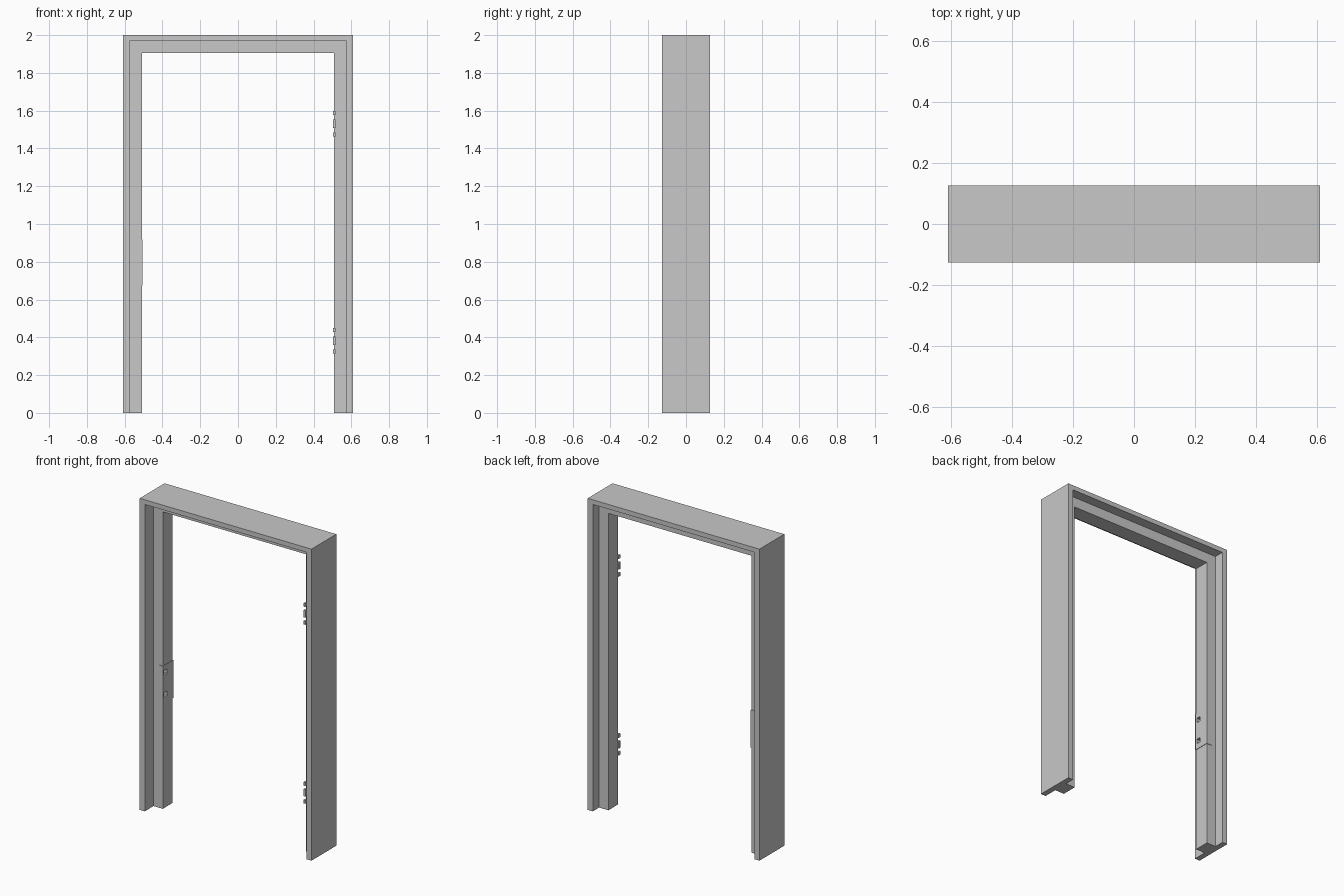
import bpy
import bmesh

cube = bpy.data.objects.get("Cube")
if cube:
    bpy.data.objects.remove(cube, do_unlink=True)

grey = bpy.data.materials.new("frame_grey")
grey.use_nodes = True
grey.diffuse_color = (0.58, 0.58, 0.58, 1)
grey.node_tree.nodes["Principled BSDF"].inputs["Base Color"].default_value = (0.58, 0.58, 0.58, 1)

HALF_W, HEIGHT = 0.61, 2.0
FRONT, BACK = -0.126, 0.126
STOP_FRONT, STOP_BACK = -0.037, 0.062
STOP_X = 0.508


def finish(bm, name):
    bmesh.ops.recalc_face_normals(bm, faces=bm.faces[:])
    mesh = bpy.data.meshes.new(name)
    bm.to_mesh(mesh)
    bm.free()
    mesh.materials.append(grey)
    obj = bpy.data.objects.new(name, mesh)
    bpy.context.collection.objects.link(obj)
    return obj


def prism(name, outline, z0, z1):
    """Extrude an xy outline from z0 to z1."""
    bm = bmesh.new()
    face = bm.faces.new([bm.verts.new((x, y, z0)) for x, y in outline])
    ext = bmesh.ops.extrude_face_region(bm, geom=[face])["geom"]
    verts = [v for v in ext if isinstance(v, bmesh.types.BMVert)]
    bmesh.ops.translate(bm, verts=verts, vec=(0, 0, z1 - z0))
    return finish(bm, name)


def box(name, x0, x1, y0, y1, z0, z1):
    return prism(name, [(x0, y0), (x1, y0), (x1, y1), (x0, y1)], z0, z1)


def door_frame():
    """Sweep the rebated section up one jamb, over the head and down the other."""
    outer, lip, stop = (0.61, 2.0), (0.574, 1.97), (STOP_X, 1.906)
    section = [(outer, FRONT), (lip, FRONT), (lip, STOP_FRONT), (stop, STOP_FRONT),
               (stop, STOP_BACK), (lip, STOP_BACK), (lip, BACK), (outer, BACK)]
    bm = bmesh.new()
    rings = []
    for side, top in ((-1, 0), (-1, 1), (1, 1), (1, 0)):
        rings.append([bm.verts.new((side * x, y, top * z)) for (x, z), y in section])
    n = len(section)
    for a, b in zip(rings, rings[1:]):
        for i in range(n):
            j = (i + 1) % n
            bm.faces.new((a[i], a[j], b[j], b[i]))
    bm.faces.new(rings[0])
    bm.faces.new(rings[-1])
    return finish(bm, "door_frame")


frame = door_frame()

# Strike plate wrapped round the stop of the latch jamb
t = 0.003
front_leg, back_leg = -0.53, -0.542
plate = prism("strike_plate", [
    (front_leg, STOP_FRONT - t), (-STOP_X + t, STOP_FRONT - t),
    (-STOP_X + t, STOP_BACK + t), (back_leg, STOP_BACK + t),
    (back_leg, STOP_BACK), (-STOP_X, STOP_BACK),
    (-STOP_X, STOP_FRONT), (front_leg, STOP_FRONT)], 0.675, 0.917)

# Latch and bolt holes through the plate into the jamb
for z in (0.727, 0.87):
    cutter = box("hole_cutter", -0.535, -0.49, -0.027, 0.003, z - 0.015, z + 0.015)
    for target in (frame, plate):
        mod = target.modifiers.new("hole", "BOOLEAN")
        mod.operation = "DIFFERENCE"
        mod.solver = "EXACT"
        mod.object = cutter
        bpy.context.view_layer.objects.active = target
        bpy.ops.object.modifier_apply(modifier=mod.name)
    bpy.data.objects.remove(cutter, do_unlink=True)

# Two hinges, each with a tall middle knuckle between two short ones
for label, centre in (("lower", 0.382), ("upper", 1.53)):
    for part, dz, half_h, half_w in (("bottom", -0.057, 0.011, 0.006),
                                     ("middle", 0, 0.022, 0.007),
                                     ("top", 0.057, 0.011, 0.006)):
        box(f"{label}_hinge_{part}", 0.51 - half_w, 0.51 + half_w,
            STOP_FRONT - 0.019, STOP_FRONT, centre + dz - half_h, centre + dz + half_h)
